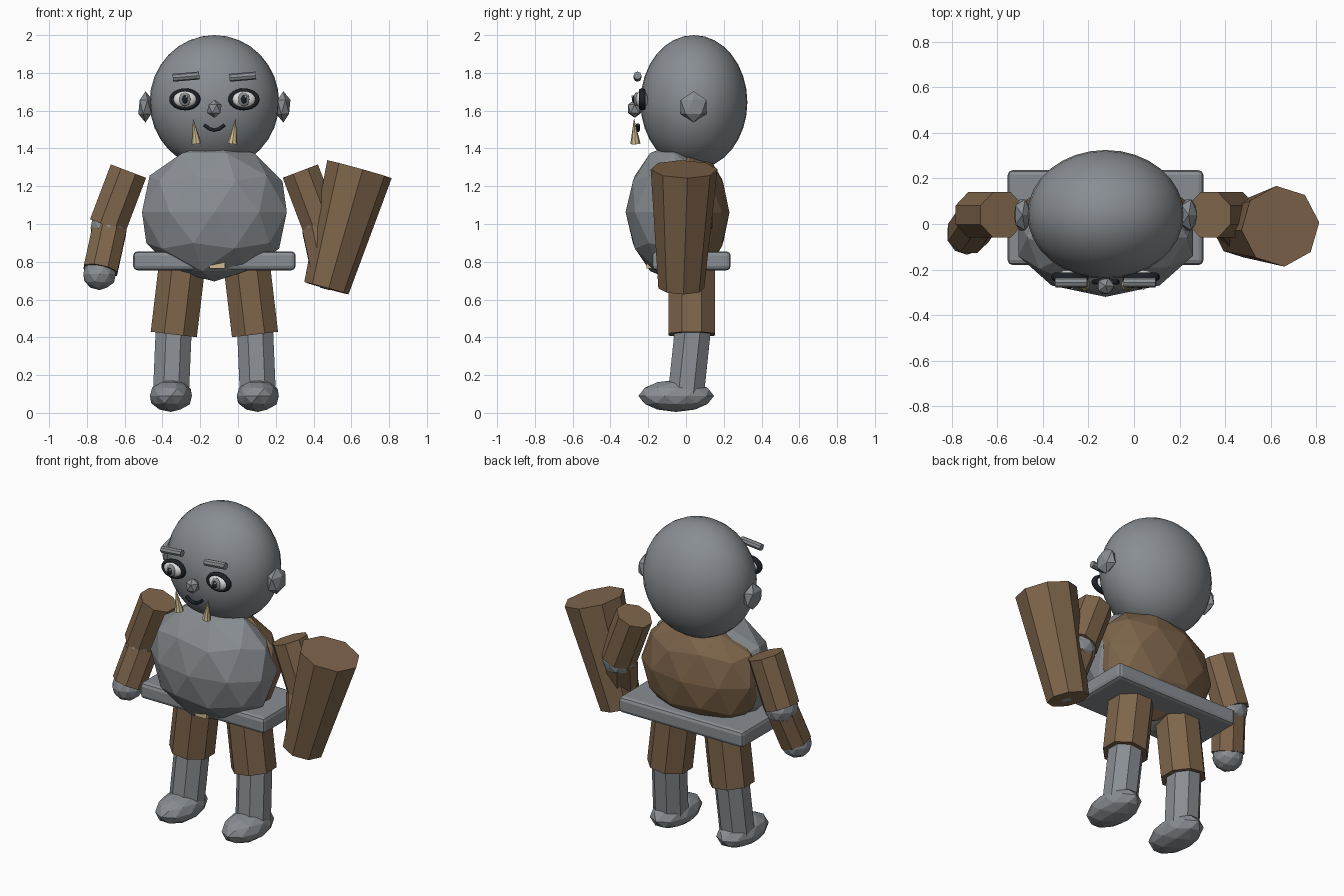
import bpy, math
from mathutils import Vector

if "Cube" in bpy.data.objects:
    bpy.data.objects.remove(bpy.data.objects["Cube"])

CX = -0.125  # symmetry plane of the body


def material(name, rgb):
    m = bpy.data.materials.new(name)
    m.diffuse_color = (*rgb, 1)
    m.use_nodes = True
    m.node_tree.nodes["Principled BSDF"].inputs["Base Color"].default_value = m.diffuse_color
    return m


GREY = material("grey_skin", (0.25, 0.27, 0.29))
BROWN = material("brown_hide", (0.21, 0.13, 0.07))
IVORY = material("ivory", (0.62, 0.50, 0.28))
WHITE = material("eye_white", (0.72, 0.73, 0.72))
DARK = material("near_black", (0.012, 0.016, 0.022))


def finish(name, mat):
    ob = bpy.context.object
    ob.name = name
    ob.data.materials.append(mat)
    return ob


def ico(name, loc, scale, mat, sub=2):
    bpy.ops.mesh.primitive_ico_sphere_add(subdivisions=sub, radius=1, location=loc)
    bpy.context.object.scale = scale
    return finish(name, mat)


def ball(name, loc, scale, mat, seg=16, rings=8):
    bpy.ops.mesh.primitive_uv_sphere_add(segments=seg, ring_count=rings, radius=1, location=loc)
    bpy.context.object.scale = scale
    bpy.ops.object.shade_smooth()
    return finish(name, mat)


def limb(name, a, b, r1, r2, mat, sides=8, spin=0.0):
    """Faceted, tapered cylinder from a to b."""
    a, b = Vector(a), Vector(b)
    bpy.ops.mesh.primitive_cone_add(vertices=sides, radius1=r1, radius2=r2,
                                    depth=(b - a).length, location=(a + b) / 2)
    ob = finish(name, mat)
    ob.rotation_mode = 'QUATERNION'
    q = Vector((0, 0, 1)).rotation_difference(b - a)
    ob.rotation_quaternion = q @ Vector((0, 0, 1)).rotation_difference((0, 0, 1))
    for v in ob.data.vertices:  # turn the facets around the axis
        x, y = v.co.x, v.co.y
        v.co.x = x * math.cos(spin) - y * math.sin(spin)
        v.co.y = x * math.sin(spin) + y * math.cos(spin)
    return ob


def box(name, loc, size, mat, bevel=0.0):
    bpy.ops.mesh.primitive_cube_add(size=1, location=loc)
    ob = finish(name, mat)
    ob.scale = size
    bpy.ops.object.transform_apply(location=False, rotation=False, scale=True)
    if bevel:
        mod = ob.modifiers.new("bevel", 'BEVEL')
        mod.width, mod.segments = bevel, 2
    return ob


# Head, torso, belly and waist plate
ball("head", (CX, 0.042, 1.645), (0.343, 0.283, 0.355), GREY, 32, 16)
ico("torso", (CX, 0.02, 1.06), (0.395, 0.21, 0.34), BROWN)
ico("belly", (CX, -0.06, 1.063), (0.403, 0.26, 0.367), GREY)
box("waist_plate", (CX, 0.028, 0.805), (0.86, 0.417, 0.1), GREY, 0.022)
box("buckle", (CX + 0.015, -0.195, 0.8), (0.08, 0.03, 0.07), IVORY)

# Face centre
ico("nose", (CX, -0.272, 1.61), (0.043, 0.042, 0.048), GREY, 1)
cu = bpy.data.curves.new("mouth", 'CURVE')
cu.dimensions = '3D'
cu.bevel_depth, cu.bevel_resolution, cu.use_fill_caps = 0.011, 1, True
sp = cu.splines.new('POLY')
pts = [(-0.055, 1.525), (-0.025, 1.503), (0, 1.497), (0.025, 1.503), (0.055, 1.525)]
sp.points.add(len(pts) - 1)
for p, (x, z) in zip(sp.points, pts):
    p.co = (CX + x, -0.255, z, 1)
mouth = bpy.data.objects.new("mouth", cu)
bpy.context.collection.objects.link(mouth)
cu.materials.append(DARK)

# Everything that comes in pairs
for side, s in (("right", -1), ("left", 1)):
    def at(x, y, z):
        return (CX + s * x, y, z)

    # Eye: dark rim, white ball, iris, pupil and glint
    ex, ez = 0.156, 1.66
    bpy.ops.mesh.primitive_torus_add(major_segments=24, minor_segments=8, major_radius=0.068,
                                     minor_radius=0.015, location=at(ex, -0.232, ez),
                                     rotation=(math.pi / 2, 0, 0))
    bpy.context.object.scale = (1, 0.7, 1.2)
    bpy.ops.object.shade_smooth()
    finish(side + "_eye_rim", DARK)
    ball(side + "_eye", at(ex, -0.235, ez), (0.065, 0.034, 0.046), WHITE)
    ball(side + "_iris", at(ex, -0.262, ez), (0.03, 0.016, 0.037), GREY)
    ball(side + "_pupil", at(ex, -0.274, ez), (0.015, 0.012, 0.022), DARK)
    gx = CX + s * ex + 0.01
    ball(side + "_glint", (gx, -0.284, ez + 0.014), (0.006, 0.005, 0.007), WHITE, 8, 6)

    # Brow, ear and tusk
    bx = CX + s * 0.15
    limb(side + "_brow", (bx - 0.07, -0.257, 1.774), (bx + 0.07, -0.257, 1.786), 0.021, 0.021, GREY)
    ico(side + "_ear", at(0.365, 0.04, 1.62), (0.042, 0.08, 0.083), GREY, 1)
    limb(side + "_tusk", at(0.095, -0.268, 1.425), at(0.112, -0.275, 1.555), 0.027, 0.001, IVORY)

    # Leg and foot
    limb(side + "_thigh", at(0.215, 0.03, 0.415), at(0.168, 0.03, 0.81), 0.133, 0.133, BROWN, 8, math.pi / 8)
    limb(side + "_shin", at(0.23, 0.0, 0.1), at(0.215, 0.037, 0.45), 0.103, 0.103, GREY, 8, math.pi / 8)
    ico(side + "_foot", at(0.23, -0.052, 0.09), (0.117, 0.2, 0.085), GREY)

    # Arm and hand
    limb(side + "_upper_arm", at(0.565, 0.04, 0.99), at(0.455, 0.04, 1.28), 0.108, 0.108, BROWN, 8, math.pi / 8)
    ico(side + "_elbow", at(0.56, 0.035, 0.98), (0.1, 0.1, 0.1), GREY)
    limb(side + "_forearm", at(0.603, -0.04, 0.755), at(0.555, 0.03, 0.975), 0.098, 0.098, BROWN, 8, math.pi / 8)
    ico(side + "_hand", at(0.608, -0.045, 0.735), (0.09, 0.09, 0.085), GREY)

# Club held on one side, wider at the top
limb("club", (0.468, -0.025, 0.66), (0.643, -0.01, 1.29), 0.122, 0.178, BROWN, 8, 0.1)
